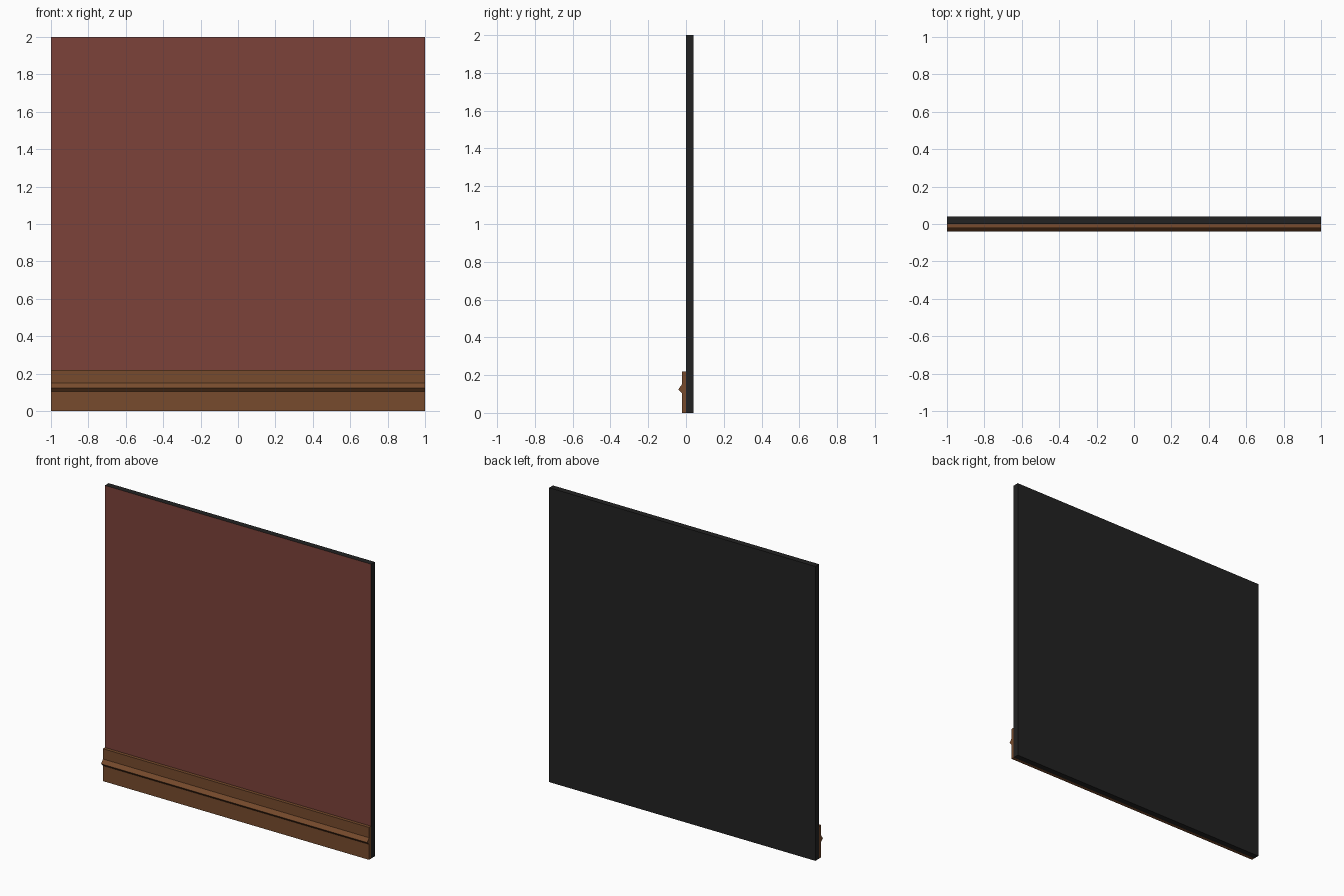
import bpy, bmesh

if "Cube" in bpy.data.objects:
    bpy.data.objects.remove(bpy.data.objects["Cube"])


def material(name, rgb):
    m = bpy.data.materials.new(name)
    m.diffuse_color = (*rgb, 1.0)
    m.use_nodes = True
    m.node_tree.nodes["Principled BSDF"].inputs["Base Color"].default_value = m.diffuse_color
    return m


red = material("dull red paint", (0.202, 0.054, 0.042))
dark = material("dark backing", (0.016, 0.016, 0.016))
brown = material("brown wood", (0.185, 0.071, 0.026))


def extrude_profile(name, profile, mats, x0=-1.0, x1=1.0):
    """Sweep a closed (y, z) outline along x."""
    bm = bmesh.new()
    face = bm.faces.new([bm.verts.new((x0, y, z)) for y, z in profile])
    res = bmesh.ops.extrude_face_region(bm, geom=[face], use_keep_orig=True)
    verts = [g for g in res["geom"] if isinstance(g, bmesh.types.BMVert)]
    bmesh.ops.translate(bm, verts=verts, vec=(x1 - x0, 0, 0))
    bmesh.ops.recalc_face_normals(bm, faces=bm.faces[:])
    mesh = bpy.data.meshes.new(name)
    bm.to_mesh(mesh)
    bm.free()
    for m in mats:
        mesh.materials.append(m)
    obj = bpy.data.objects.new(name, mesh)
    bpy.context.collection.objects.link(obj)
    return obj


# Wall panel: painted front, dark edges and back
wall = extrude_profile("wall_panel", [(0, 0), (0.04, 0), (0.04, 2), (0, 2)], [dark, red])
for p in wall.data.polygons:
    p.material_index = 1 if p.normal.y < -0.9 else 0

# Baseboard with a pointed moulding ridge
extrude_profile("baseboard", [
    (0, 0), (-0.022, 0), (-0.022, 0.105), (-0.041, 0.124),
    (-0.022, 0.15), (-0.022, 0.22), (0, 0.22)], [brown])
